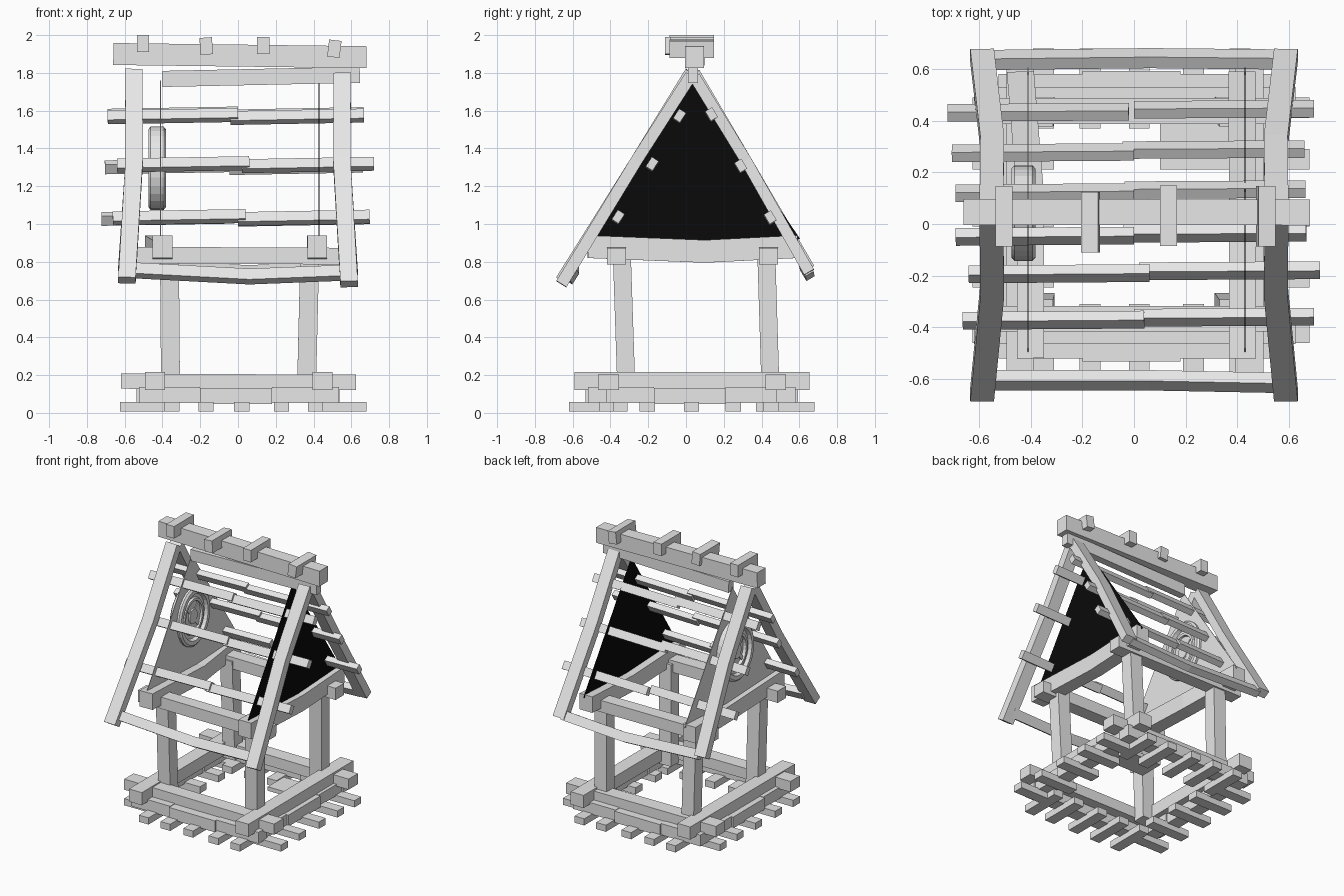
import bpy, bmesh, math
from mathutils import Vector, Matrix

cube = bpy.data.objects.get("Cube")
if cube:
    bpy.data.objects.remove(cube, do_unlink=True)


def material(name, value):
    m = bpy.data.materials.new(name)
    m.use_nodes = True
    colour = (value, value, value, 1)
    m.diffuse_color = colour
    m.node_tree.nodes["Principled BSDF"].inputs["Base Color"].default_value = colour
    return m


GREY = material("plain_grey", 0.8)
BLACK = material("black", 0.003)


def finish(bm, name, mat):
    bmesh.ops.recalc_face_normals(bm, faces=bm.faces)
    mesh = bpy.data.meshes.new(name)
    bm.to_mesh(mesh)
    bm.free()
    mesh.materials.append(mat)
    ob = bpy.data.objects.new(name, mesh)
    bpy.context.collection.objects.link(ob)
    return ob


def beam(name, points, width, height, side):
    """Rectangular timber along a path; width runs along side, height across it."""
    pts = [Vector(p) for p in points]
    along = (pts[-1] - pts[0]).normalized()
    a = Vector(side)
    a = (a - along * a.dot(along)).normalized()
    b = along.cross(a)
    a, b = a * width / 2, b * height / 2
    bm = bmesh.new()
    rings = [[bm.verts.new(p + a * i + b * j)
              for i, j in ((-1, -1), (1, -1), (1, 1), (-1, 1))] for p in pts]
    for r, s in zip(rings, rings[1:]):
        for k in range(4):
            n = (k + 1) % 4
            bm.faces.new((r[k], r[n], s[n], s[k]))
    bm.faces.new(rings[0])
    bm.faces.new(rings[-1])
    return finish(bm, name, GREY)


X, Y = (1, 0, 0), (0, 1, 0)
MID = 0.03  # centre line of the frame in y

# Bottom stubs poking out under the base on all four sides
for i, x in enumerate((-0.35, -0.17, 0.02, 0.23, 0.41)):
    for end, y0, y1 in (("front", -0.62, -0.31), ("back", 0.37, 0.68)):
        beam(f"{end}_stub_{i}", [(x, y0, 0.033), (x, y1, 0.033)], 0.08, 0.05, X)
for i, y in enumerate((-0.42, -0.205, 0.03, 0.25, 0.45)):
    for end, x0, x1 in (("right", -0.625, -0.31), ("left", 0.37, 0.68)):
        beam(f"{end}_stub_{i}", [(x0, y, 0.033), (x1, y, 0.033)], 0.08, 0.05, Y)

# Lower sill ring made of short, slightly uneven boards
cuts = (-0.525, -0.2, 0.18, 0.535)
for s in (-1, 1):
    for i in range(3):
        d = 0.012 * (i % 2)
        y, x = MID + s * (0.5 + d), s * (0.475 + d)
        z = 0.094 - d / 3
        beam(f"sill_board_x{s}_{i}", [(cuts[i], y, z), (cuts[i + 1], y, z)], 0.1, 0.085, Y)
        beam(f"sill_board_y{s}_{i}", [(x, cuts[i] + MID, z), (x, cuts[i + 1] + MID, z)],
             0.1, 0.085, X)

# Upper sill beams crossing at the corners
for name, y in (("front", -0.41), ("back", 0.475)):
    beam(f"{name}_sill", [(-0.62, y, 0.168), (0.625, y, 0.162)], 0.11, 0.08, Y)
for name, x in (("right", -0.44), ("left", 0.447)):
    beam(f"{name}_sill", [(x, -0.59, 0.168), (x, 0.655, 0.17)], 0.107, 0.095, X)

# Loose floor board in one corner
beam("floor_board", [(0.1, 0.305, 0.07), (0.45, 0.305, 0.07)], 0.19, 0.03, Y)

# Four leaning posts
for name, x0, x1 in (("right", -0.357, -0.363), ("left", 0.362, 0.38)):
    beam(f"{name}_front_post", [(x0, -0.315, 0.1), (x1, -0.34, 0.85)], 0.1, 0.095, X)
    beam(f"{name}_back_post", [(x0, 0.448, 0.1), (x1, 0.425, 0.85)], 0.1, 0.095, X)

# Wall plates across the posts, and sagging tie beams over them
for name, y in (("front", -0.367), ("back", 0.437)):
    beam(f"{name}_plate", [(-0.54, y, 0.835), (0.54, y, 0.83)], 0.1, 0.088, Y)
for name, x0, x1 in (("right", -0.4, -0.44), ("left", 0.42, 0.418)):
    beam(f"{name}_tie_beam", [(x0, -0.52, 0.88), (x0, 0.1, 0.855), (x1, 0.59, 0.88)],
         0.105, 0.12, X)

# Gable panels
for name, x, mat in (("right_gable_panel", -0.412, GREY), ("left_gable_panel", 0.427, BLACK)):
    bm = bmesh.new()
    tri = [bm.verts.new(p) for p in ((x, -0.52, 0.9), (x, 0.605, 0.92), (x, 0.035, 1.76))]
    face = bm.faces.new(tri)
    ext = bmesh.ops.extrude_face_region(bm, geom=[face])["geom"]
    bmesh.ops.translate(bm, verts=[v for v in ext if isinstance(v, bmesh.types.BMVert)],
                        vec=(0.004, 0, 0))
    finish(bm, name, mat)

# Oval window with stepped mouldings on both faces of the right gable
half = [(0.22, 0.035), (0.205, 0.047), (0.175, 0.047), (0.165, 0.022), (0.14, 0.022),
        (0.135, 0.035), (0.115, 0.035), (0.11, 0.012), (0.06, 0.012), (0.055, 0.03), (0, 0.03)]
profile = half[::-1] + [(r, -t) for r, t in half]
bm = bmesh.new()
verts = [bm.verts.new((t, 0, r)) for r, t in profile]
edges = [bm.edges.new(e) for e in zip(verts, verts[1:])]
bmesh.ops.spin(bm, geom=verts + edges, cent=(0, 0, 0), axis=X,
               angle=math.tau, steps=28, use_merge=True)
bmesh.ops.remove_doubles(bm, verts=bm.verts, dist=0.0001)
bmesh.ops.transform(bm, matrix=Matrix.Translation((-0.428, 0.042, 1.295))
                    @ Matrix.Diagonal((1, 0.84, 1, 1)), verts=bm.verts)
finish(bm, "oval_window", GREY)
for k in range(4):
    a = math.pi / 4 + k * math.pi / 2
    ray = Vector((0, 0.84 * math.cos(a), math.sin(a)))
    c = Vector((-0.428, 0.042, 1.295))
    beam(f"window_spoke_{k}", [c + ray * 0.05, c + ray * 0.12], 0.05, 0.025, X)

# Rafters, each bent a little at the middle
for name, s, dz in (("right", -1, 0.01), ("left", 1, -0.01)):
    foot, knee, top = s * 0.588, s * 0.549, s * 0.552
    beam(f"{name}_front_rafter", [(foot, -0.66, 0.692 + dz), (knee, -0.26, 1.34),
                                  (top, 0.025, 1.795 + dz)], 0.092, 0.063, X)
    beam(f"{name}_back_rafter", [(foot, 0.652, 0.755 + dz), (knee, 0.318, 1.335),
                                 (top, 0.045, 1.79 + dz)], 0.092, 0.06, X)

# Battens under the rafters: two overlapping lengths per row
front_slope, back_slope = (0, 0.54, 0.84), (0, -0.51, 0.86)
rows = {
    "front": [(-0.042, 1.57, -0.69, 0.0, -0.04, 0.667), (-0.187, 1.315, -0.64, 0.06, 0.02, 0.72),
              (-0.367, 1.035, -0.663, 0.04, 0.0, 0.697)],
    "back": [(0.127, 1.578, -0.69, 0.0, -0.037, 0.664), (0.282, 1.305, -0.705, 0.0, -0.045, 0.66),
             (0.438, 1.032, -0.722, -0.02, 0.0, 0.697)],
}
for face, slope, out in (("front", front_slope, -1), ("back", back_slope, 1)):
    for i, (y, z, a, b, c, d) in enumerate(rows[face]):
        beam(f"{face}_batten_{i}_right", [(a, y - 0.008, z - 0.005), (b, y - 0.003, z + 0.007)],
             0.06, 0.043, slope)
        beam(f"{face}_batten_{i}_left", [(c, y + 0.004, z - 0.009), (d, y + 0.008, z + 0.004)],
             0.06, 0.043, slope)

# Eave beams between the rafter feet
beam("front_eave", [(-0.56, -0.605, 0.755), (0.06, -0.605, 0.722), (0.57, -0.615, 0.742)],
     0.068, 0.05, front_slope)
beam("back_eave", [(-0.56, 0.635, 0.77), (0.06, 0.642, 0.74), (0.57, 0.637, 0.765)],
     0.068, 0.05, back_slope)

# Ridge: under-beam, main beam and the short cross pieces on top
beam("ridge_under_beam", [(-0.4, 0.037, 1.768), (0.645, 0.037, 1.79)], 0.055, 0.085, Y)
beam("ridge_beam", [(-0.66, 0.047, 1.9), (0.68, 0.045, 1.883)], 0.1, 0.116, Y)
for i, (x, y, z, tilt) in enumerate(((-0.503, 0.03, 1.955, 0), (-0.168, 0.006, 1.942, 0.08),
                                     (0.133, 0.032, 1.945, 0), (0.51, 0.03, 1.928, -0.12))):
    beam(f"ridge_cross_piece_{i}", [(x, y - 0.117, z), (x, y + 0.117, z)],
         0.066, 0.09, (1, 0, tilt))
